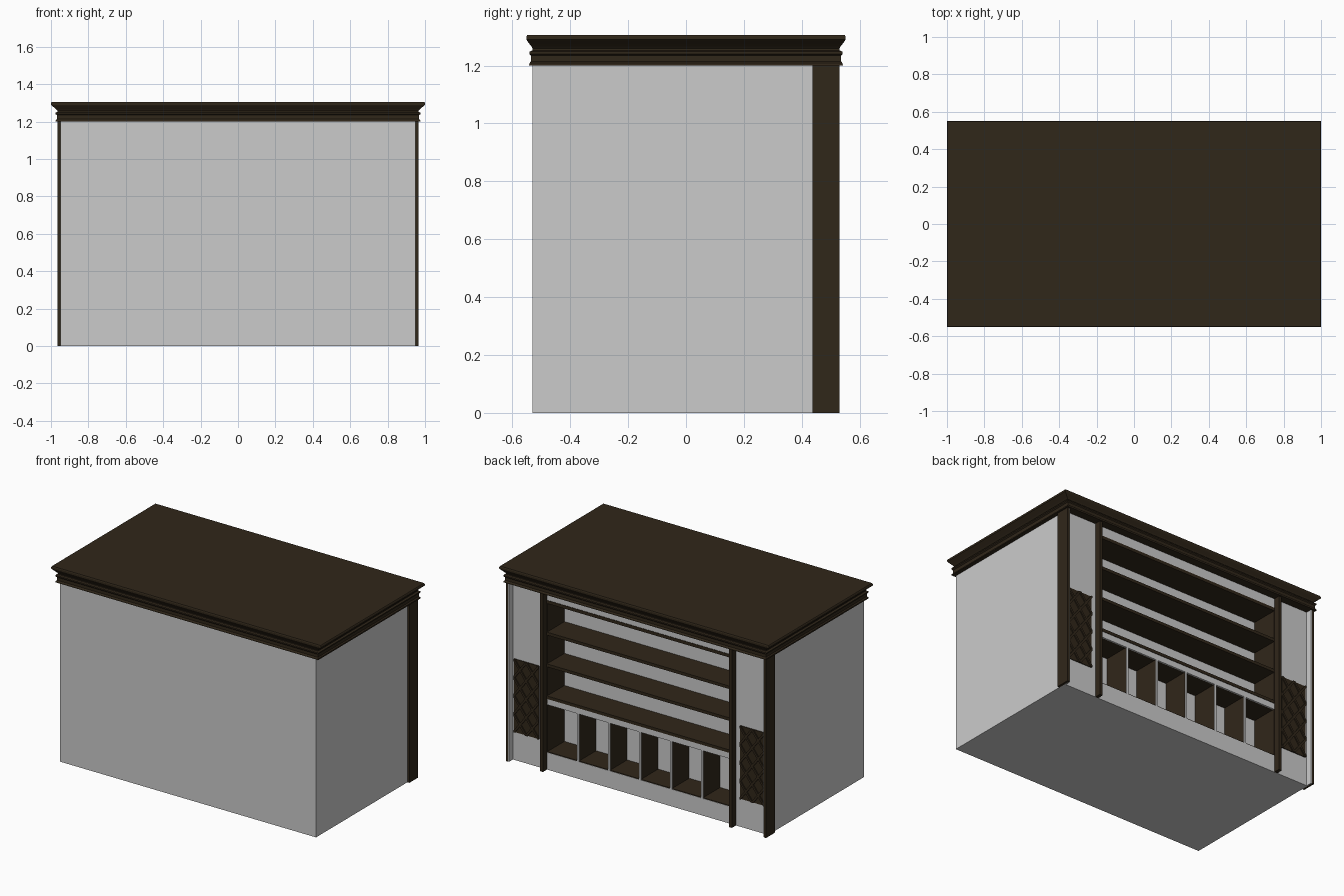
import bpy, bmesh, math
from mathutils import Vector

if "Cube" in bpy.data.objects:
    bpy.data.objects.remove(bpy.data.objects["Cube"])

wood = bpy.data.materials.new("dark_wood")
wood.diffuse_color = (0.03, 0.02, 0.01, 1)
wood.use_nodes = True
wood.node_tree.nodes["Principled BSDF"].inputs["Base Color"].default_value = wood.diffuse_color

def finish(name, bm, mat=None):
    me = bpy.data.meshes.new(name)
    bmesh.ops.recalc_face_normals(bm, faces=bm.faces)
    bm.to_mesh(me)
    bm.free()
    if mat:
        me.materials.append(mat)
    ob = bpy.data.objects.new(name, me)
    bpy.context.collection.objects.link(ob)
    return ob

def box(name, x, y, z, mat=None):
    bm = bmesh.new()
    bmesh.ops.create_cube(bm, size=1)
    for v in bm.verts:
        v.co = Vector([(r[0] + r[1]) / 2 + c * (r[1] - r[0]) for r, c in zip((x, y, z), v.co)])
    return finish(name, bm, mat)

def pair(name, x, y, z, mat=None):
    for side, s in (("left", -1), ("right", 1)):
        box(f"{name}_{side}", sorted((s * x[0], s * x[1])), y, z, mat)

FRONT, WALL, BACK = 0.53, 0.487, 0.305   # y of post edge, open side, shelf back
IN, OUT, TOP = 0.69, 0.95, 1.205         # bay half width, body half width, body height

# Grey carcass around the shelf bay
box("main_body", (-OUT, OUT), (-0.53, BACK), (0, TOP))
pair("side_body", (IN + 0.01, OUT), (BACK, WALL), (0, TOP))
box("plinth", (-IN - 0.01, IN + 0.01), (BACK, WALL), (0, 0.115))
box("top_rail", (-IN - 0.01, IN + 0.01), (BACK, WALL), (1.135, TOP))
box("cubby_rail", (-IN, IN), (WALL - 0.01, WALL), (0.435, 0.475))

# Posts: thin dark fins with a grey inner lining at the corners
pair("corner_post", (OUT, 0.965), (0.437, FRONT), (0, TOP), wood)
pair("corner_lining", (0.943, OUT), (WALL, FRONT - 0.003), (0, TOP))
pair("inner_post", (IN, 0.712), (WALL - 0.01, FRONT), (0, TOP), wood)

# Dark bay linings, ceiling and shelves
pair("bay_lining", (IN - 0.002, IN + 0.01), (BACK, WALL), (0.115, 1.135), wood)
box("bay_ceiling", (-IN, IN), (BACK, WALL + 0.003), (1.115, 1.136), wood)
for i, z in enumerate((0.903, 0.69, 0.475)):
    box(f"shelf_{i + 1}", (-IN, IN), (BACK, WALL + 0.003), (z, z + 0.02), wood)

# Row of six cubbies: dark inside, grey divider edges
box("cubby_ceiling", (-IN, IN), (BACK, WALL - 0.01), (0.435, 0.475), wood)
box("cubby_floor", (-IN, IN), (BACK, WALL - 0.002), (0.112, 0.12), wood)
pitch = 2 * IN / 6
for i in range(1, 6):
    x = -IN + i * pitch
    box(f"cubby_divider_{i}", (x - 0.007, x + 0.007), (BACK, WALL - 0.003), (0.115, 0.436), wood)
    box(f"divider_edge_{i}", (x - 0.008, x + 0.008), (WALL - 0.003, WALL), (0.115, 0.436))

# Diamond lattice panels, one per side niche
PX, PZ, PW, PH = 0.838, 0.435, 0.185, 0.49

def clip(bm, co, no):
    geom = bm.verts[:] + bm.edges[:] + bm.faces[:]
    cut = bmesh.ops.bisect_plane(bm, geom=geom, plane_co=co, plane_no=no, clear_outer=True)
    edges = [e for e in cut["geom_cut"] if isinstance(e, bmesh.types.BMEdge)]
    bmesh.ops.holes_fill(bm, edges=edges)

def lattice(name, cx):
    bm = bmesh.new()
    cols, rows = 2, 4
    dx, dz = PW / cols, PH / rows
    ang = math.atan2(dz, dx)
    for s in (-1, 1):
        for k in range(-cols, rows + cols + 1):
            vs = bmesh.ops.create_cube(bm, size=1)["verts"]
            for v in vs:
                a, y, b = v.co.x * 1.0, v.co.y * 0.009 + WALL + 0.0085, v.co.z * 0.014
                v.co = Vector((cx + s * (a * math.cos(ang) - b * math.sin(ang)), y,
                               PZ - PH / 2 + k * dz + a * math.sin(ang) + b * math.cos(ang)))
    for sx, sz in ((1, 0), (-1, 0), (0, 1), (0, -1)):
        clip(bm, (cx + sx * PW / 2, 0, PZ + sz * PH / 2), (sx, 0, sz))
    finish(name, bm, wood)

pair("lattice_backing", (PX - PW / 2, PX + PW / 2), (WALL - 0.01, WALL + 0.005),
     (PZ - PH / 2, PZ + PH / 2), wood)
lattice("lattice_left", -PX)
lattice("lattice_right", PX)

# Crown moulding: stacked rectangular loops (half x, half y, z)
profile = [(.975, .542, 1.2), (.974, .541, 1.208), (.967, .536, 1.214), (.967, .536, 1.234),
           (.976, .541, 1.24), (.976, .541, 1.248), (.964, .531, 1.252), (.964, .53, 1.258),
           (.972, .534, 1.266), (.984, .542, 1.276), (.994, .548, 1.284), (1.0, .551, 1.289),
           (1.0, .551, 1.3), (.996, .548, 1.306)]
bm = bmesh.new()
loops = [[bm.verts.new((sx * hx, sy * hy, z)) for sx, sy in ((-1, -1), (1, -1), (1, 1), (-1, 1))]
         for hx, hy, z in profile]
for a, b in zip(loops, loops[1:]):
    for i in range(4):
        j = (i + 1) % 4
        bm.faces.new((a[i], a[j], b[j], b[i]))
bm.faces.new(loops[0][::-1])
bm.faces.new(loops[-1])
finish("crown", bm, wood)
